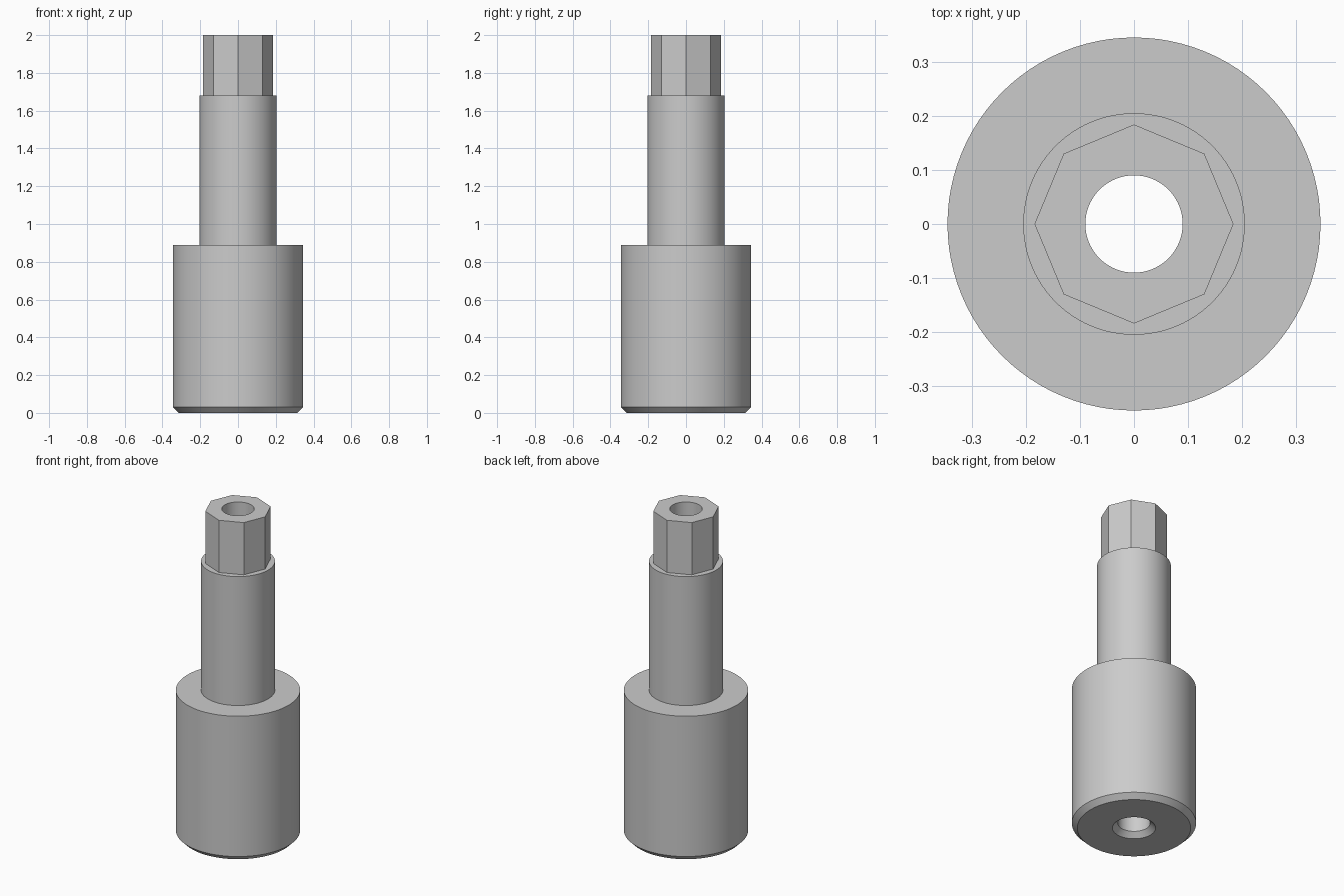
import bpy, bmesh, math

cube = bpy.data.objects.get("Cube")
if cube:
    bpy.data.objects.remove(cube, do_unlink=True)

SEGMENTS = 96
SIDES = 8

steel = bpy.data.materials.new("light_grey_metal")
steel.use_nodes = True
GREY = (0.6, 0.6, 0.6, 1)
steel.diffuse_color = GREY
steel.node_tree.nodes["Principled BSDF"].inputs["Base Color"].default_value = GREY


def ring(bm, radius, z, octagonal):
    """Closed loop of vertices, circular or with eight flat sides."""
    verts = []
    step = math.tau / SIDES
    for i in range(SEGMENTS):
        a = math.tau * i / SEGMENTS
        r = radius
        if octagonal:
            r *= math.cos(step / 2) / math.cos(a % step - step / 2)
        verts.append(bm.verts.new((r * math.cos(a), r * math.sin(a), z)))
    return verts


# Closed profile: countersunk base, stepped body, octagonal drive, through bore
profile = [
    (0.12, 0, False), (0.315, 0, False), (0.345, 0.03, False),
    (0.345, 0.89, False), (0.205, 0.89, False), (0.205, 1.68, False),
    (0.184, 1.68, True), (0.184, 2, True),
    (0.09, 2, False), (0.09, 0.03, False),
]
bm = bmesh.new()
rings = [ring(bm, *p) for p in profile]
for k, lower in enumerate(rings):
    upper = rings[(k + 1) % len(rings)]
    for i in range(SEGMENTS):
        j = (i + 1) % SEGMENTS
        bm.faces.new((lower[i], lower[j], upper[j], upper[i]))
bmesh.ops.recalc_face_normals(bm, faces=bm.faces)

mesh = bpy.data.meshes.new("stepped_bushing")
bm.to_mesh(mesh)
bm.free()
mesh.materials.append(steel)
bushing = bpy.data.objects.new("stepped_bushing", mesh)
bpy.context.collection.objects.link(bushing)

# Smooth walls with crisp steps and octagon corners
bpy.ops.object.select_all(action="DESELECT")
bushing.select_set(True)
bpy.context.view_layer.objects.active = bushing
bpy.ops.object.shade_smooth_by_angle(angle=math.radians(30))
